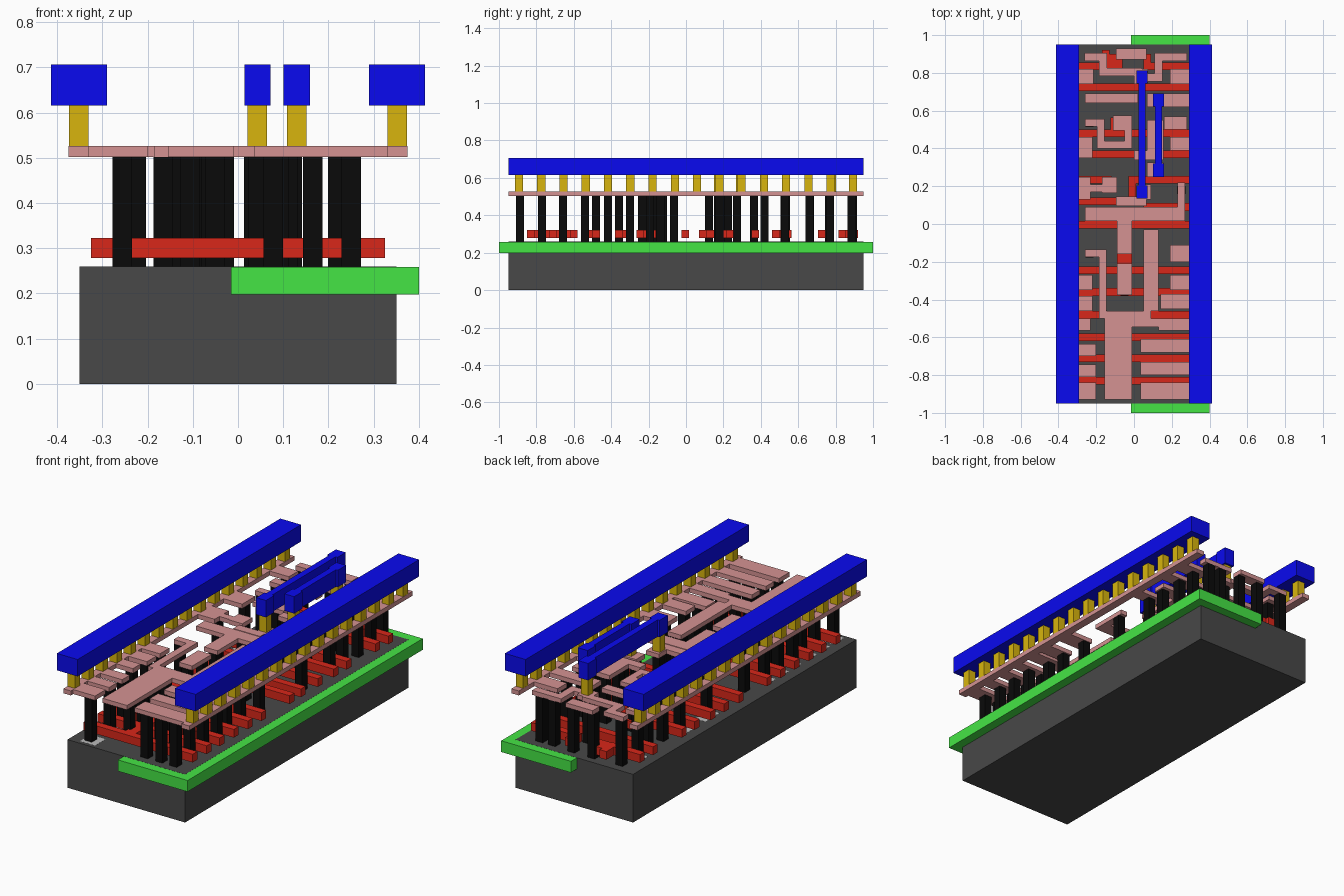
import bpy, bmesh
from mathutils import Matrix


def layer(name, color, z0, z1, rects):
    """One object made of flat boxes given as (x0, x1, y0, y1)."""
    bm = bmesh.new()
    for x0, x1, y0, y1 in rects:
        m = Matrix.Translation(((x0 + x1) / 2, (y0 + y1) / 2, (z0 + z1) / 2)) @ \
            Matrix.Diagonal((abs(x1 - x0), abs(y1 - y0), z1 - z0, 1))
        bmesh.ops.create_cube(bm, size=1, matrix=m)
    me = bpy.data.meshes.new(name)
    bm.to_mesh(me)
    bm.free()
    ob = bpy.data.objects.new(name, me)
    bpy.context.collection.objects.link(ob)
    mat = bpy.data.materials.new(name + "_color")
    mat.diffuse_color = (*color, 1)
    me.materials.append(mat)
    return ob


def squares(points, s=0.043):
    return [(x - s / 2, x + s / 2, y - s / 2, y + s / 2) for x, y in points]


def track(points, w=0.04):
    """Right-angled wire along a centre line."""
    h = w / 2
    return [(min(a[0], b[0]) - h, max(a[0], b[0]) + h, min(a[1], b[1]) - h, max(a[1], b[1]) + h)
            for a, b in zip(points, points[1:])]


BLUE, PINK, RED = (0.003, 0.003, 0.87), (0.66, 0.29, 0.29), (0.69, 0.02, 0.01)
GOLD, BLACK, GREEN = (0.69, 0.46, 0.004), (0.003, 0.003, 0.003), (0.06, 0.78, 0.06)
DARK, LIGHT = (0.065, 0.065, 0.065), (0.5, 0.5, 0.5)

# Fingers reaching in from each rail: (inner x, y0, y1)
left_fingers = [(-0.2, -0.93, -0.84), (-0.2, -0.81, -0.745), (-0.2, -0.70, -0.635), (-0.23, -0.565, -0.5),
                (-0.22, -0.46, -0.38), (-0.22, -0.35, -0.27), (-0.23, 0.13, 0.25),
                (-0.22, 0.35, 0.46), (-0.215, 0.74, 0.82)]
right_fingers = [(0.035, -0.93, -0.84), (0.035, -0.8, -0.73), (0.035, -0.68, -0.61), (0.13, -0.565, -0.5),
                 (0.14, -0.45, -0.37), (0.19, -0.35, -0.27), (0.19, -0.2, -0.11),
                 (0.19, 0.39, 0.46), (0.07, 0.62, 0.69), (0.19, 0.74, 0.82)]

# Substrate, well and diffusion patches
layer("substrate", DARK, 0, 0.259, [(-0.35, 0.35, -0.95, 0.95)])
layer("well", GREEN, 0.198, 0.2585, [(-0.015, 0.40, -1, 1)])
layer("diffusion", LIGHT, 0.24, 0.2594, [(-0.29, x, a, b) for x, a, b in left_fingers])

# Gate bars with contact pads
gates = [(-0.325, 0.325, y - 0.02, y + 0.02)
         for y in (-0.83, -0.71, -0.6, -0.48, -0.36, -0.245, -0.005, 0.37, 0.48, 0.725)]
gates += [(-0.325, -0.03, 0.1, 0.14), (0.05, 0.325, 0.07, 0.11),
          (-0.325, -0.12, 0.215, 0.255), (-0.03, 0.325, 0.215, 0.255),
          (-0.325, -0.17, 0.815, 0.855), (0.08, 0.325, 0.815, 0.855)]
gates += [(-0.1, -0.04, -0.83, -0.6),                                      # output gate link
          (-0.09, -0.01, -0.25, -0.16), (-0.09, -0.01, -0.38, -0.3), (-0.09, -0.01, -0.55, -0.48),
          (-0.125, -0.04, 0.48, 0.565), (-0.17, -0.13, 0.815, 0.92), (-0.14, -0.06, 0.82, 0.9),
          (0.05, 0.09, 0.815, 0.9), (-0.03, 0.01, 0.1, 0.25)]
layer("gates", RED, 0.278, 0.322, gates)

# Lower metal: rails, fingers, then inner wiring
metal = [(s * 0.33, s * 0.375, -0.95, 0.95) for s in (-1, 1)]
metal += [(-0.34, x, a, b) for x, a, b in left_fingers]
metal += [(x, 0.34, a, b) for x, a, b in right_fingers]
metal += [(-0.155, -0.01, -0.93, -0.54), (-0.155, 0.13, -0.545, -0.5),      # output plate
          (0.05, 0.13, -0.46, -0.03), (0.05, 0.09, -0.5, -0.46), (-0.09, -0.01, -0.375, -0.21),
          (-0.09, -0.01, -0.16, 0.05), (-0.26, 0.27, 0.015, 0.09),          # middle cross
          (0.015, 0.09, 0.13, 0.21), (-0.17, -0.09, 0.165, 0.25),
          (0.07, 0.155, 0.25, 0.325), (0.07, 0.155, 0.35, 0.55),
          (0.0, 0.155, 0.34, 0.39), (0.16, 0.28, 0.5, 0.57),
          (-0.11, -0.01, 0.495, 0.575), (-0.095, 0.065, 0.87, 0.93),
          (0.0, 0.075, 0.74, 0.82), (-0.26, 0.02, 0.64, 0.69)]
metal += track([(-0.24, -0.155), (-0.165, -0.155), (-0.165, -0.48), (0.07, -0.48)])
metal += track([(0.25, 0.2), (0.25, 0.05)])
metal += track([(-0.24, 0.19), (-0.13, 0.19)])
metal += track([(-0.07, 0.12), (0.04, 0.12)], 0.05)
metal += track([(-0.24, 0.535), (-0.175, 0.535), (-0.175, 0.42), (-0.03, 0.42), (-0.03, 0.53)])
metal += track([(-0.24, 0.885), (-0.165, 0.885), (-0.165, 0.805), (0.02, 0.805)], 0.043)
metal += track([(0.26, 0.885), (0.13, 0.885), (0.13, 0.775), (0.05, 0.775)], 0.043)
layer("lower_metal", PINK, 0.502, 0.526, metal)

# Contact posts under the lower metal
posts = [(x, y) for y in (-0.887, -0.77, -0.657) for x in (0.078, 0.165, 0.25)]
posts += [(-0.256, -0.887), (-0.225, -0.77), (-0.225, -0.657)]
posts += [(-0.107, y) for y in (-0.77, -0.657)]
posts += [(x, -0.54) for x in (-0.255, -0.05, 0.165, 0.25)]
posts += [(x, y) for y in (-0.417, -0.3) for x in (-0.255, 0.09, 0.22)]
posts += [(-0.165, -0.48), (-0.05, -0.358), (-0.05, -0.235), (-0.235, -0.157),
          (0.09, -0.193), (0.22, -0.135), (0.09, -0.064), (-0.05, -0.123)]
posts += [(0.25, 0.18), (0.045, 0.17), (-0.13, 0.225), (-0.255, 0.19), (0.11, 0.272), (-0.03, 0.123)]
posts += [(x, 0.42) for x in (-0.255, 0.11, 0.25)] + [(0.035, 0.364)]
posts += [(-0.235, 0.535), (-0.06, 0.53), (0.11, 0.527), (0.25, 0.53)]
posts += [(-0.235, 0.664), (0.12, 0.66), (0.25, 0.66), (-0.25, 0.77), (0.043, 0.765), (0.25, 0.77)]
posts += [(x, 0.885) for x in (-0.235, 0.165, 0.24)] + [(-0.075, 0.893), (0.045, 0.893)]
layer("contact_posts", BLACK, 0.2595, 0.502, squares(posts))

# Vias up to the top metal
vias = [(s * 0.3525, -0.893 + 0.119 * i) for i in range(16) for s in (-1, 1)]
vias += [(0.043, 0.17), (0.043, 0.78), (0.13, 0.288), (0.13, 0.655)]
layer("vias", GOLD, 0.526, 0.615, squares(vias))

# Top metal: power rails and two dumbbell bridges
layer("power_rails", BLUE, 0.615, 0.706, [(s * 0.29, s * 0.413, -0.95, 0.95) for s in (-1, 1)])
for name, x, y0, y1 in (("long_bridge", 0.043, 0.135, 0.813), ("short_bridge", 0.13, 0.25, 0.692)):
    layer(name, BLUE, 0.615, 0.706, [(x - 0.029, x + 0.029, y0, y0 + 0.07),
                                     (x - 0.018, x + 0.018, y0 + 0.07, y1 - 0.07),
                                     (x - 0.029, x + 0.029, y1 - 0.07, y1)])
